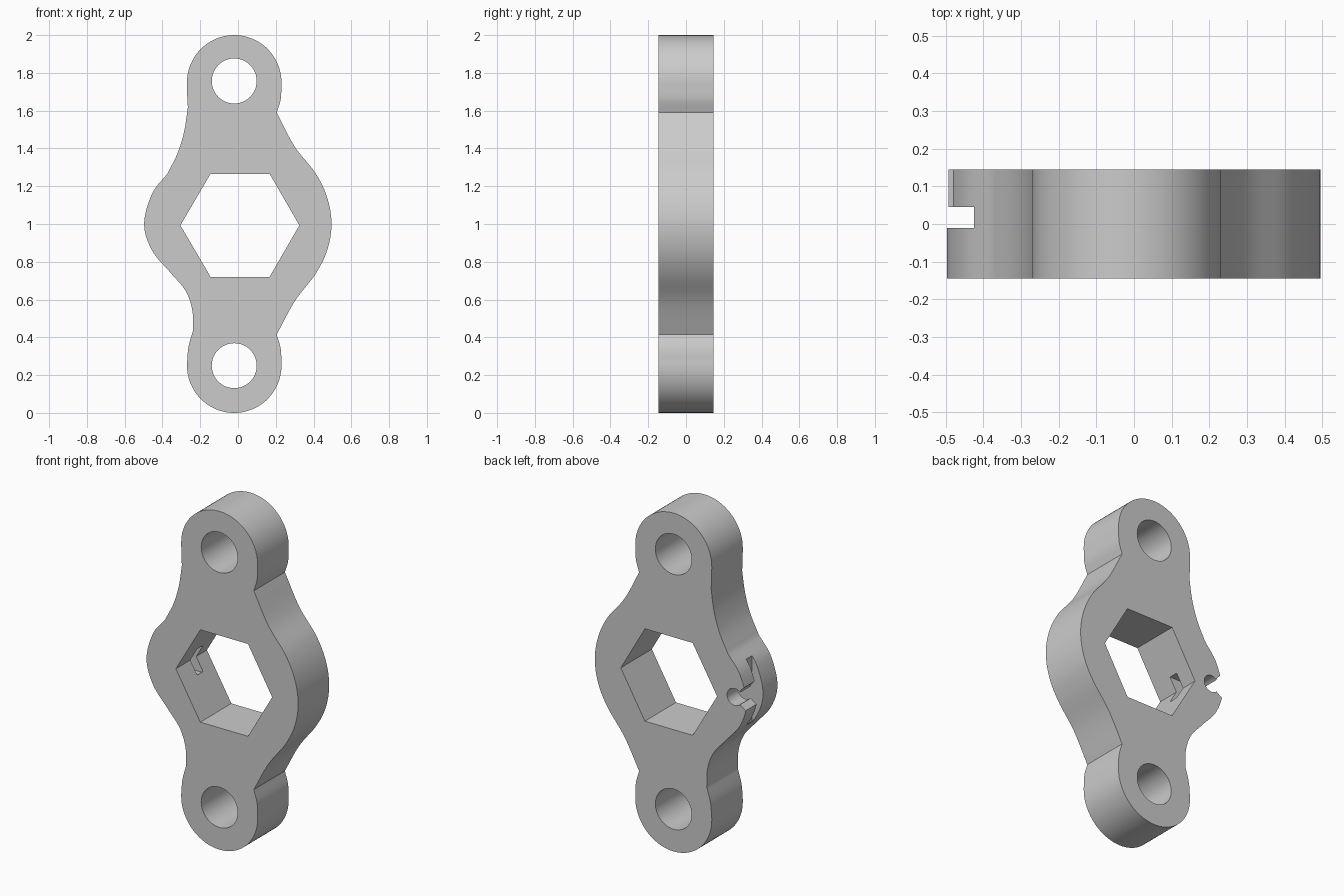
import bpy
import bmesh
from math import sin, cos, pi
from mathutils import Vector

if "Cube" in bpy.data.objects:
    bpy.data.objects.remove(bpy.data.objects["Cube"], do_unlink=True)

BACK, FRONT = 0.145, -0.145
CX = -0.02


def arc(cx, cz, r, a0, a1, n):
    return [(cx + r * cos(a0 + (a1 - a0) * i / n),
             cz + r * sin(a0 + (a1 - a0) * i / n)) for i in range(n + 1)]


def spline(points, steps=8):
    """Smooth curve through the points, ends included."""
    p = [Vector(q) for q in points]
    p = [2 * p[0] - p[1]] + p + [2 * p[-1] - p[-2]]
    out = []
    for a, b, c, d in zip(p, p[1:], p[2:], p[3:]):
        for i in range(steps):
            t = i / steps
            out.append(0.5 * (2 * b + (c - a) * t + (2 * a - 5 * b + 4 * c - d) * t**2
                              + (3 * b - a - 3 * c + d) * t**3))
    return [tuple(v) for v in out] + [tuple(points[-1])]


def prism(name, outline, y0=-0.3, y1=0.3):
    """Extrude an x-z outline along y."""
    bm = bmesh.new()
    face = bm.faces.new([bm.verts.new((x, y0, z)) for x, z in outline])
    bmesh.ops.remove_doubles(bm, verts=bm.verts[:], dist=0.0005)
    ext = bmesh.ops.extrude_face_region(bm, geom=bm.faces[:], use_keep_orig=True)
    moved = [g for g in ext["geom"] if isinstance(g, bmesh.types.BMVert)]
    bmesh.ops.translate(bm, verts=moved, vec=(0, y1 - y0, 0))
    bmesh.ops.recalc_face_normals(bm, faces=bm.faces[:])
    mesh = bpy.data.meshes.new(name)
    bm.to_mesh(mesh)
    bm.free()
    obj = bpy.data.objects.new(name, mesh)
    bpy.context.collection.objects.link(obj)
    return obj


def box(x0, x1, z0, z1):
    return [(x0, z0), (x1, z0), (x1, z1), (x0, z1)]


# Outline, counter-clockwise from the top lobe
outline = arc(CX, 1.75, 0.25, 0, pi, 40)
outline += spline([(-0.27, 1.74), (-0.268, 1.64)], 2)
outline += spline([(-0.265, 1.62), (-0.285, 1.49), (-0.32, 1.375), (-0.375, 1.265)])
outline += spline([(-0.375, 1.265), (-0.455, 1.16), (-0.497, 1.0), (-0.455, 0.86),
                   (-0.36, 0.745), (-0.28, 0.65), (-0.243, 0.55), (-0.237, 0.44)])
outline += spline([(-0.237, 0.44), (-0.262, 0.35), (-0.27, 0.26)])
outline += arc(CX, 0.25, 0.25, pi, 2 * pi, 40)
outline += spline([(0.23, 0.26), (0.226, 0.34), (0.205, 0.415)])
outline += spline([(0.205, 0.415), (0.3, 0.59), (0.41, 0.735), (0.472, 0.86), (0.495, 1.0),
                   (0.472, 1.14), (0.41, 1.27), (0.3, 1.41), (0.205, 1.59)])
outline += spline([(0.205, 1.59), (0.226, 1.66), (0.23, 1.74)])
plate = prism("bracket_plate", outline, FRONT, BACK)

# Cutters: bolt holes, hexagonal opening, edge notch and slots
notch = arc(-0.42, 1.02, 0.05, -0.75 * pi, 0.75 * pi, 24)
notch += [(-0.46, 1.07), (-0.49, 1.10), (-0.6, 1.12), (-0.6, 0.93), (-0.49, 0.96)]
cutters = [
    prism("upper_hole_cutter", arc(CX, 1.757, 0.119, 0, 2 * pi, 48)),
    prism("lower_hole_cutter", arc(CX, 0.25, 0.119, 0, 2 * pi, 48)),
    prism("hexagon_cutter", [(-0.305, 0.993), (-0.145, 0.72), (0.167, 0.72),
                             (0.325, 0.993), (0.167, 1.266), (-0.145, 1.266)]),
    prism("notch_cutter", notch, -0.01, 0.3),
    prism("edge_slot_cutter", box(-0.6, -0.425, 0.7, 1.3), -0.01, 0.045),
    prism("inner_slot_cutter", box(-0.5, -0.26, 0.91, 1.07), -0.01, 0.045),
]
for c in cutters:
    c.hide_render = True
    mod = plate.modifiers.new(c.name, "BOOLEAN")
    mod.operation = "DIFFERENCE"
    mod.solver = "EXACT"
    mod.object = c

# Bake the cuts and drop the cutters
bpy.context.view_layer.update()
dg = bpy.context.evaluated_depsgraph_get()
cut_mesh = bpy.data.meshes.new_from_object(plate.evaluated_get(dg))
plate.modifiers.clear()
plate.data = cut_mesh
for c in cutters:
    bpy.data.objects.remove(c, do_unlink=True)

# Single grey material
grey = bpy.data.materials.new("light_grey")
grey.use_nodes = True
colour = (0.6, 0.6, 0.6, 1)
grey.diffuse_color = colour
grey.node_tree.nodes["Principled BSDF"].inputs["Base Color"].default_value = colour
plate.data.materials.clear()
plate.data.materials.append(grey)

bpy.ops.object.select_all(action="DESELECT")
plate.select_set(True)
bpy.context.view_layer.objects.active = plate
bpy.ops.object.shade_smooth_by_angle(angle=0.35)
